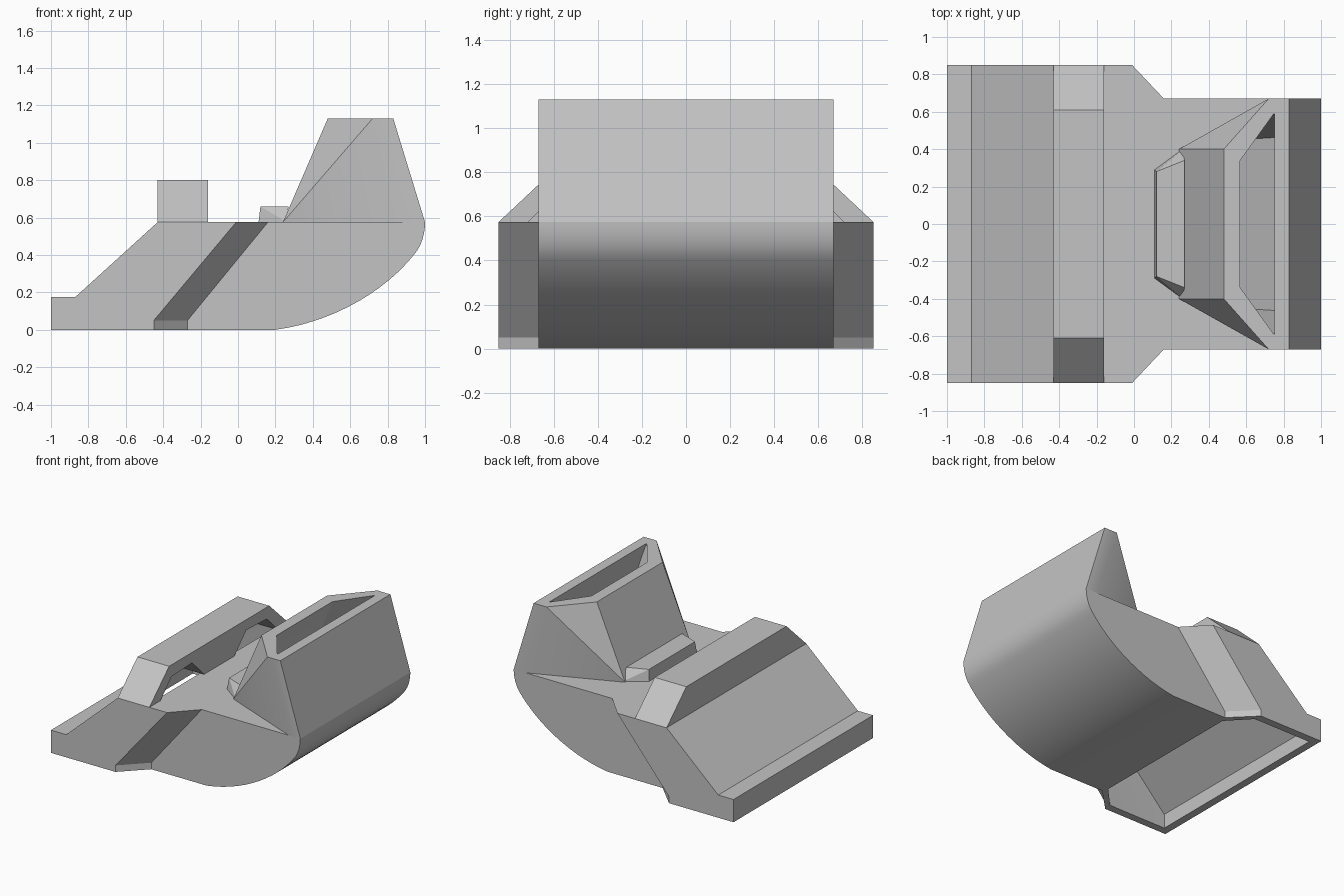
import bpy, bmesh, math
from mathutils import Vector
from mathutils.geometry import interpolate_bezier

if "Cube" in bpy.data.objects:
    bpy.data.objects.remove(bpy.data.objects["Cube"])

grey = bpy.data.materials.new("plain_grey")
grey.use_nodes = True
colour = (0.55, 0.55, 0.55, 1)
grey.diffuse_color = colour
grey.node_tree.nodes["Principled BSDF"].inputs["Base Color"].default_value = colour


def finish(bm, name):
    bmesh.ops.recalc_face_normals(bm, faces=bm.faces)
    mesh = bpy.data.meshes.new(name)
    bm.to_mesh(mesh)
    bm.free()
    mesh.materials.append(grey)
    ob = bpy.data.objects.new(name, mesh)
    bpy.context.collection.objects.link(ob)
    return ob


def hull(name, points, sides=(1, -1)):
    """Convex solid from (x, half width, z) points, mirrored in y."""
    bm = bmesh.new()
    for s in sides:
        for x, y, z in points:
            bm.verts.new((x, y * s, z))
    out = bmesh.ops.convex_hull(bm, input=bm.verts)
    bmesh.ops.delete(bm, geom=[v for v in bm.verts if not v.link_faces], context='VERTS')
    bmesh.ops.dissolve_limit(bm, angle_limit=math.radians(0.5), verts=bm.verts, edges=bm.edges)
    return finish(bm, name)


def cut(target, cutters):
    bpy.context.view_layer.objects.active = target
    for c in cutters:
        c.hide_render = True
        mod = target.modifiers.new("cut", 'BOOLEAN')
        mod.operation = 'DIFFERENCE'
        mod.solver = 'EXACT'
        mod.object = c
        bpy.ops.object.modifier_apply(modifier=mod.name)


def smooth(ob):
    bpy.ops.object.select_all(action='DESELECT')
    ob.select_set(True)
    bpy.context.view_layer.objects.active = ob
    bpy.ops.object.shade_smooth_by_angle(angle=math.radians(25))


def bezier(a, b, c, d, n):
    return [(p.x, p.y) for p in interpolate_bezier(Vector(a), Vector(b), Vector(c), Vector(d), n)]


# Main body: side outline with a wide inlet half and a narrower curved half
WIDE, SLIM, DECK = 0.85, 0.67, 0.575
wide = [(-1, 0), (-1, 0.175), (-0.87, 0.175), (-0.43, DECK), (-0.01, DECK)]
belly = bezier((0.94, 0.4), (0.985, 0.45), (1, 0.52), (1, DECK), 7)[::-1]
belly += bezier((0.2, 0), (0.5, 0.04), (0.78, 0.2), (0.94, 0.4), 14)[::-1][1:]
slim = [(0.16, DECK)] + belly + [(-0.27, 0)]
outline = [(x, WIDE, z) for x, z in wide] + [(x, SLIM, z) for x, z in slim] + [(-0.45, WIDE, 0)]
inner = [(-0.45, WIDE, 0.05), (-0.27, SLIM, 0.05)]
bm = bmesh.new()
rows = []
for s in (1, -1):
    row = [bm.verts.new((x, y * s, z)) for x, y, z in outline + inner]
    rows.append(row)
    n, k = len(outline), len(wide)
    bm.faces.new(row[:k] + [row[n], row[n - 1]])
    bm.faces.new(row[k:n - 1] + [row[n + 1]])
    bm.faces.new([row[k - 1], row[k], row[n + 1], row[n]])
    bm.faces.new([row[n], row[n + 1], row[n - 2], row[n - 1]])
for i in range(n):
    j = (i + 1) % n
    bm.faces.new([rows[0][i], rows[0][j], rows[1][j], rows[1][i]])
body = finish(bm, "duct_body")

# Flared chimney, cross ridge and small lip on the deck
chimney = hull("chimney", [(0.24, 0.4, DECK), (0.9, SLIM, DECK), (1, SLIM, DECK),
                           (0.48, 0.4, 1.13), (0.72, SLIM, 1.13), (0.83, SLIM, 1.13)])
ridge = hull("cross_ridge", [(-0.43, WIDE, DECK), (-0.16, WIDE, DECK),
                             (-0.43, 0.61, 0.8), (-0.16, 0.61, 0.8)])
lip = hull("deck_lip", [(0.11, 0.29, DECK), (0.26, 0.4, DECK),
                        (0.12, 0.28, 0.66), (0.27, 0.34, 0.66)])

# Hollow of the chimney, reaching down into the curved body
chimney_hollow = hull("chimney_hollow", [(0.57, 0.34, 1.135), (0.75, 0.59, 1.135),
                                         (0.34, 0.34, 0.58), (0.88, 0.47, 0.58),
                                         (0.3, 0.33, 0.12), (0.55, 0.45, 0.17)])
# Inlet open at the bottom, rising into the ridge
inlet_hollow = hull("inlet_hollow", [(-0.94, 0.79, -0.02), (-0.45, 0.79, -0.02), (-0.29, 0.62, -0.02),
                                     (-0.94, 0.79, 0.11), (-0.85, 0.79, 0.11),
                                     (-0.36, 0.72, 0.55), (-0.36, 0.72, 0.6),
                                     (-0.19, 0.72, 0.6)])
# Two outlets in the ridge
lobe = [(0.73, 0.56), (0.58, 0.71), (0.33, 0.72), (0.17, 0.56)]
outlets = [hull("ridge_outlet", [(x, y, z) for x in (-0.36, -0.1) for y, z in lobe], (s,))
           for s in (1, -1)]

cut(body, [chimney_hollow, inlet_hollow])
cut(chimney, [chimney_hollow])
cut(ridge, outlets)
for ob in [chimney_hollow, inlet_hollow] + outlets:
    bpy.data.objects.remove(ob)
for ob in (body, chimney, ridge, lip):
    smooth(ob)
